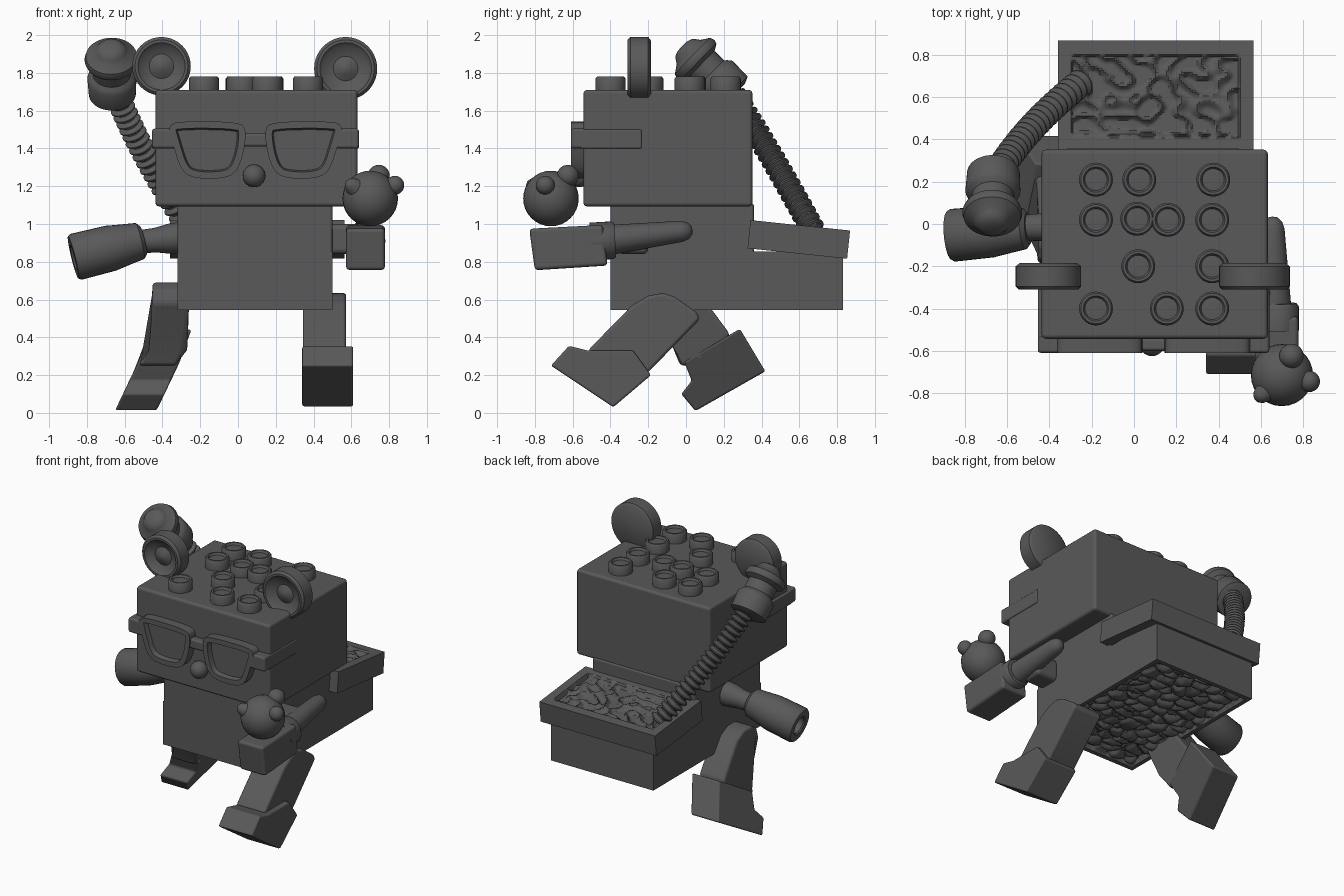
import bpy, bmesh, math
from mathutils import Vector, Matrix, noise

if "Cube" in bpy.data.objects:
    bpy.data.objects.remove(bpy.data.objects["Cube"])

grey = bpy.data.materials.new("dark_grey")
grey.diffuse_color = (0.1, 0.1, 0.1, 1)
grey.use_nodes = True
grey.node_tree.nodes["Principled BSDF"].inputs["Base Color"].default_value = grey.diffuse_color


def finish(name, bm, bevel=0, angle=40):
    bmesh.ops.remove_doubles(bm, verts=bm.verts, dist=1e-5)
    bmesh.ops.recalc_face_normals(bm, faces=bm.faces)
    me = bpy.data.meshes.new(name)
    bm.to_mesh(me)
    bm.free()
    me.materials.append(grey)
    me.polygons.foreach_set("use_smooth", [True] * len(me.polygons))
    ob = bpy.data.objects.new(name, me)
    bpy.context.collection.objects.link(ob)
    if bevel:
        m = ob.modifiers.new("bevel", "BEVEL")
        m.width, m.segments, m.harden_normals = bevel, 3, True
        m.limit_method = "ANGLE"
    else:
        me.set_sharp_from_angle(angle=math.radians(angle))
    return ob


def box(name, lo, hi, bevel=0.015):
    bm = bmesh.new()
    lo, hi = Vector(lo), Vector(hi)
    bmesh.ops.create_cube(bm, size=1, matrix=Matrix.Translation((lo + hi) / 2)
                          @ Matrix.Diagonal((*(hi - lo), 1)))
    return finish(name, bm, bevel)


def side_prism(name, pts, half, centre, bevel=0.02):
    """(y, z) outline extruded along x; centre(z) gives the x middle."""
    bm = bmesh.new()
    sides = [[bm.verts.new((centre(z) + s * half, y, z)) for y, z in pts] for s in (-1, 1)]
    for s in sides:
        bm.faces.new(s)
    n = len(pts)
    for i in range(n):
        j = (i + 1) % n
        bm.faces.new((sides[0][i], sides[0][j], sides[1][j], sides[1][i]))
    return finish(name, bm, bevel)


def rings(name, items, segs=32):
    """Skin round sections given as (centre, direction, radius)."""
    bm = bmesh.new()
    loops = []
    for c, d, r in items:
        q = Vector(d).to_track_quat("Z", "Y")
        loops.append([bm.verts.new(Vector(c) + q @ Vector((
            r * math.cos(a * math.tau / segs), r * math.sin(a * math.tau / segs), 0)))
            for a in range(segs)])
    for a, b in zip(loops, loops[1:]):
        for i in range(segs):
            j = (i + 1) % segs
            bm.faces.new((a[i], a[j], b[j], b[i]))
    return finish(name, bm)


def lathe(name, base, direction, profile, segs=32):
    d = Vector(direction).normalized()
    return rings(name, [(Vector(base) + d * t, d, r) for t, r in profile], segs)


def ball(name, c, r, scale=(1, 1, 1)):
    bm = bmesh.new()
    bmesh.ops.create_uvsphere(bm, u_segments=28, v_segments=16, radius=r,
                              matrix=Matrix.Translation(c) @ Matrix.Diagonal((*scale, 1)))
    return finish(name, bm)


def relief_block(name, centre, size, thick, nx, ny, rim, height, rot):
    """Block whose top has a rim around a sculpted recess."""
    bm = bmesh.new()
    bmesh.ops.create_grid(bm, x_segments=nx, y_segments=ny, size=0.5,
                          matrix=Matrix.Diagonal((size[0], size[1], 1, 1)))
    for v in bm.verts:
        if abs(v.co.x) < size[0] / 2 - rim and abs(v.co.y) < size[1] / 2 - rim:
            v.co.z = height(v.co.copy())
    border = [e for e in bm.edges if e.is_boundary]
    ext = bmesh.ops.extrude_edge_only(bm, edges=border)["geom"]
    for v in ext:
        if isinstance(v, bmesh.types.BMVert):
            v.co.z = -thick
    bmesh.ops.holes_fill(bm, edges=[e for e in bm.edges if e.is_boundary])
    bmesh.ops.transform(bm, verts=bm.verts,
                        matrix=Matrix.Translation(centre) @ Matrix.Rotation(rot, 4, "X"))
    return finish(name, bm)


def squiggles(p):
    n = abs(noise.noise(Vector((p.x * 9, p.y * 11, 3))))
    return -0.03 + 0.03 * max(0, 1 - n / 0.2)


def pebbles(p):
    d = noise.voronoi(Vector((p.x * 9, p.y * 11, 0.5)))[0]
    return -0.045 + 0.04 * math.sqrt(min(1, max(0, (d[1] - d[0]) * 1.8)))


# Body, with pebbled underside, and rear tray
box("upper_body", (-0.32, -0.40, 0.84), (0.50, 0.36, 1.11))
relief_block("lower_body", (0.09, 0.215, 0.545), (0.82, 1.23), 0.31, 82, 120, 0.035, pebbles, math.pi)
relief_block("rear_tray", (0.1025, 0.605, 0.993), (0.925, 0.53), 0.15, 90, 56, 0.07, squiggles, -0.104)

# Head with studs
box("head", (-0.437, -0.543, 1.093), (0.633, 0.352, 1.71), 0.02)
stud = [(0, 0.08), (0.065, 0.08), (0.075, 0.072), (0.075, 0.06), (0.06, 0.052), (0.063, 0)]
spots = [(-0.18, 0.21), (0.025, 0.21), (0.375, 0.21), (-0.18, 0.02), (0.015, 0.025), (0.16, 0.02),
         (0.37, 0.02), (0.02, -0.2), (0.37, -0.2), (-0.18, -0.4), (0.155, -0.4), (0.37, -0.4)]
for i, (x, y) in enumerate(spots):
    lathe(f"stud_{i}", (x, y, 1.705), (0, 0, 1), stud)

# Dished ears
for side, x, r in (("left", -0.405, 0.155), ("right", 0.57, 0.167)):
    lathe(f"{side}_ear", (x, -0.185, 1.99 - r), (0, -1, 0),
          [(0, 0), (0, r - 0.02), (0.015, r), (0.11, r), (0.125, r - 0.015), (0.125, r - 0.03),
           (0.105, r - 0.05), (0.09, 0.065), (0.1, 0.045), (0.112, 0.02), (0.115, 0)], 40)

# Glasses: frames with sunken lenses, bridge, hinges and temples
outline = [(-0.375, 1.53), (-0.27, 1.545), (0.01, 1.54), (0.045, 1.50), (0.03, 1.37), (-0.01, 1.27),
           (-0.08, 1.24), (-0.23, 1.24), (-0.30, 1.28), (-0.345, 1.42)]
for _ in range(2):  # corner cutting
    outline = [(a[0] * (1 - t) + b[0] * t, a[1] * (1 - t) + b[1] * t)
               for a, b in zip(outline, outline[1:] + outline[:1]) for t in (0.25, 0.75)]
MID = 0.0925
for side, s in (("left", 1), ("right", -1)):
    mx = lambda x: x if s == 1 else 2 * MID - x
    bm = bmesh.new()
    front = bm.faces.new([bm.verts.new((mx(x), -0.61, z)) for x, z in outline])
    ext = bmesh.ops.extrude_face_region(bm, geom=[front], use_keep_orig=True)["geom"]
    for v in ext:
        if isinstance(v, bmesh.types.BMVert):
            v.co.y = -0.535
    bmesh.ops.recalc_face_normals(bm, faces=bm.faces)
    front = min(bm.faces, key=lambda f: f.calc_center_median().y)
    bmesh.ops.inset_region(bm, faces=[front], thickness=0.036)
    bmesh.ops.inset_region(bm, faces=[front], thickness=0.008)
    bmesh.ops.translate(bm, verts=front.verts, vec=(0, 0.035, 0))
    finish(f"{side}_lens_frame", bm)
    xa, xb = sorted((mx(-0.455), mx(-0.33)))
    box(f"{side}_hinge", (xa, -0.61, 1.40), (xb, -0.53, 1.505))
    xa, xb = sorted((mx(-0.455), mx(-0.42)))
    box(f"{side}_temple", (xa, -0.56, 1.40), (xb, -0.235, 1.50), 0.008)
box("glasses_bridge", (0.02, -0.60, 1.41), (0.165, -0.54, 1.48))
ball("nose", (0.085, -0.565, 1.255), 0.06)

# Right arm reaching forward, holding a little eared ball
lathe("right_arm", (0.655, 0.035, 0.968), (0.01, -0.42, -0.05),
      [(0, 0), (0.005, 0.025), (0.025, 0.045), (0.06, 0.056), (0.45, 0.08), (0.45, 0)])
box("right_shoulder", (0.48, -0.36, 0.84), (0.66, -0.2, 1.0), 0.03)
lathe("right_cuff", (0.68, -0.375, 0.915), (0, -1, -0.06),
      [(0, 0), (0, 0.09), (0.015, 0.1), (0.13, 0.1), (0.13, 0)])
side_prism("right_hand", [(-0.83, 0.975), (-0.44, 0.995), (-0.415, 0.78), (-0.80, 0.755)],
           0.103, lambda z: 0.675)
ball("held_ball", (0.70, -0.715, 1.135), 0.147)
for i, (c, r) in enumerate((((0.745, -0.625, 1.255), 0.058), ((0.83, -0.745, 1.205), 0.05))):
    ball(f"held_ball_ear_{i}", c, r)
lathe("held_ball_snout", (0.65, -0.765, 1.17), (-0.07, -0.065, 0.05),
      [(0, 0.07), (0.05, 0.05), (0.09, 0.035), (0.105, 0.02), (0.11, 0)])

# Left arm stretched sideways with hollow-ended hand
lathe("left_arm", (-0.28, -0.01, 0.93), (-1, -0.03, -0.1),
      [(0, 0), (0, 0.085), (0.08, 0.08), (0.16, 0.065), (0.28, 0.06), (0.28, 0)])
lathe("left_hand", (-0.5, -0.02, 0.915), (-0.375, -0.035, -0.093),
      [(0, 0), (0, 0.075), (0.02, 0.098), (0.09, 0.108), (0.18, 0.122), (0.37, 0.125),
       (0.385, 0.115), (0.385, 0.07), (0.375, 0.06), (0.28, 0.055), (0.28, 0)])

# Legs in mid stride
side_prism("right_leg", [(-0.52, 0.33), (-0.285, 0.57), (-0.2, 0.62), (-0.12, 0.635), (-0.06, 0.615),
                         (0.06, 0.53), (0.072, 0.495), (-0.2, 0.215), (-0.34, 0.15)],
           0.115, lambda z: 0.458)
side_prism("right_foot", [(-0.62, 0.355), (-0.715, 0.25), (-0.385, 0.03), (-0.185, 0.2),
                          (-0.28, 0.33), (-0.52, 0.33)], 0.135, lambda z: 0.475, 0.012)
lean = lambda z: -0.355 - 0.48 * max(0, 0.4 - z)
side_prism("left_leg", [(-0.19, 0.58), (-0.17, 0.65), (-0.11, 0.69), (-0.02, 0.69), (0.06, 0.65),
                        (0.23, 0.42), (0.2, 0.25), (-0.03, 0.25), (-0.065, 0.335)], 0.098, lean)
side_prism("left_foot", [(0.285, 0.445), (0.42, 0.22), (0.05, 0.01), (-0.025, 0.10), (0.03, 0.17),
                         (-0.01, 0.27)], 0.11, lean, 0.012)

# Ribbed hose rising from the tray to a flanged nozzle
a, b, c = Vector((-0.25, 0.67, 0.97)), Vector((-0.515, 0.46, 1.36)), Vector((-0.645, 0.24, 1.70))
N, RIBS = 126, 21
hose = []
for i in range(N + 1):
    t = i / N
    p = a * (1 - t) ** 2 + b * 2 * t * (1 - t) + c * t * t
    d = (b - a) * (1 - t) + (c - b) * t
    hose.append((p, d, 0.056 + 0.014 * math.sin(t * RIBS * math.tau)))
rings("hose", hose, 20)
lathe("nozzle", (-0.665, 0.25, 1.68), (-0.02, -0.72, 0.7),
      [(0, 0), (0, 0.09), (0.015, 0.125), (0.13, 0.13), (0.15, 0.115), (0.165, 0.1), (0.235, 0.1),
       (0.255, 0.135), (0.275, 0.142), (0.3, 0.135), (0.33, 0.09), (0.345, 0.08), (0.365, 0.065),
       (0.375, 0.035), (0.377, 0)], 36)
